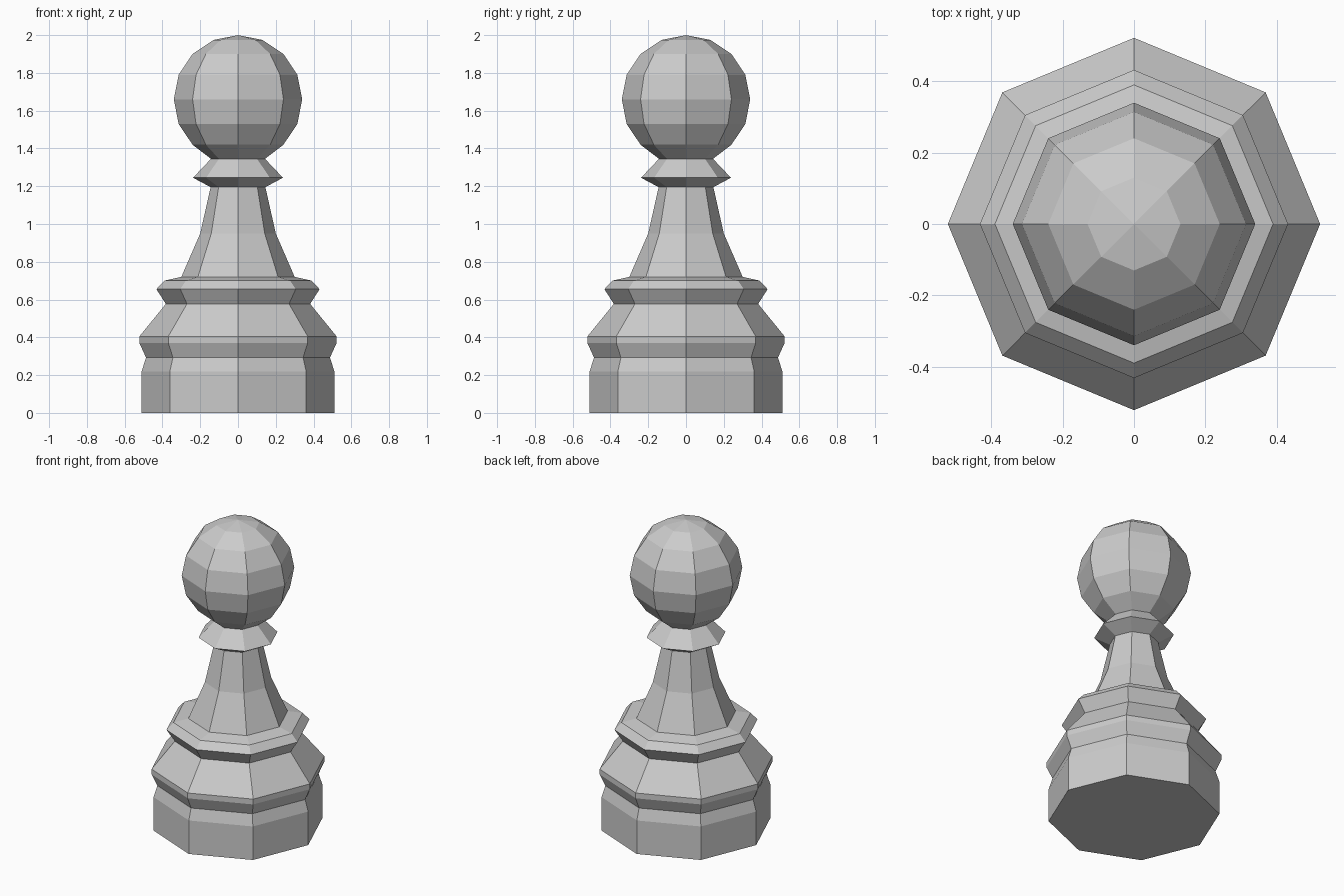
import bpy, bmesh
from math import sin, cos, pi, radians

if "Cube" in bpy.data.objects:
    bpy.data.objects.remove(bpy.data.objects["Cube"])

SIDES = 8

# Outline of base, waist, stem and collar as (radius, height)
profile = [
    (0.51, 0), (0.51, 0.22), (0.487, 0.293), (0.522, 0.37), (0.522, 0.405),
    (0.382, 0.577), (0.432, 0.655), (0.39, 0.70), (0.30, 0.72),
    (0.20, 0.95), (0.145, 1.195), (0.238, 1.245), (0.143, 1.345),
]

# Round head: rings every 22.5 degrees, starting above the collar
HEAD_R, HEAD_Z = 0.34, 1.66
for deg in (-45, -22.5, 0, 22.5, 45, 67.5):
    a = radians(deg)
    profile.append((HEAD_R * cos(a), HEAD_Z + HEAD_R * sin(a)))

# Turn the outline around z into an eight-sided body
bm = bmesh.new()
rings = [[bm.verts.new((r * cos(2 * pi * i / SIDES), r * sin(2 * pi * i / SIDES), z))
          for i in range(SIDES)] for r, z in profile]
for low, high in zip(rings, rings[1:]):
    for i in range(SIDES):
        j = (i + 1) % SIDES
        bm.faces.new((low[i], low[j], high[j], high[i]))

# Closed underside and pointed crown
bm.faces.new(rings[0][::-1])
tip = bm.verts.new((0, 0, HEAD_Z + HEAD_R))
for i in range(SIDES):
    bm.faces.new((rings[-1][i], rings[-1][(i + 1) % SIDES], tip))

mesh = bpy.data.meshes.new("turned_game_piece")
bm.to_mesh(mesh)
bm.free()
bpy.context.collection.objects.link(bpy.data.objects.new("turned_game_piece", mesh))
